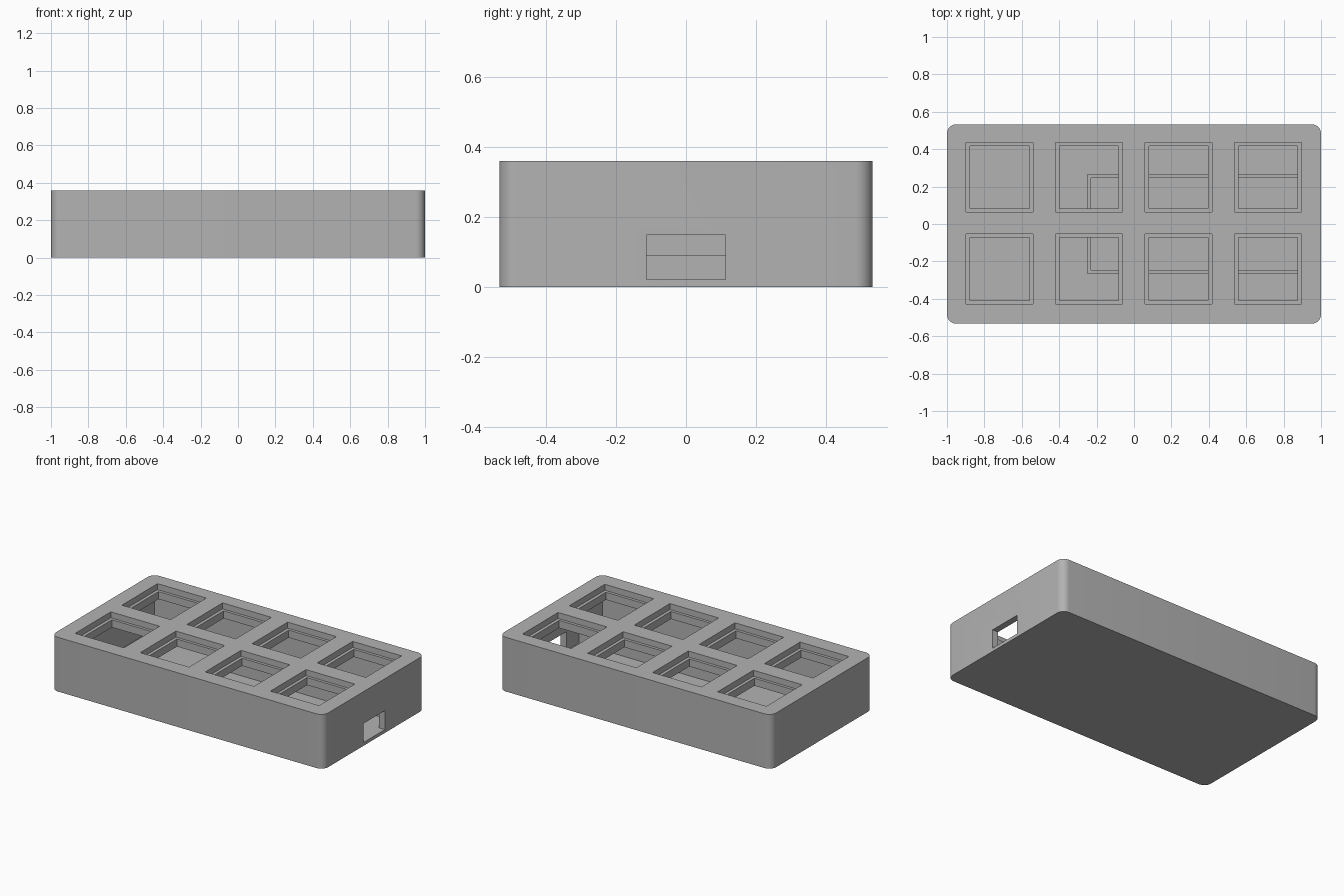
import bpy, bmesh
from mathutils import Vector

if "Cube" in bpy.data.objects:
    bpy.data.objects.remove(bpy.data.objects["Cube"], do_unlink=True)

HALF_Y, HEIGHT = 0.533, 0.36
WALL, FLOOR = 0.042, 0.022
PLATE_UNDER, LEDGE = 0.27, 0.32

grey = bpy.data.materials.new("plain grey")
grey.use_nodes = True
grey.diffuse_color = (0.45, 0.45, 0.45, 1)
grey.node_tree.nodes["Principled BSDF"].inputs["Base Color"].default_value = grey.diffuse_color


def box(name, lo, hi, corner=0):
    """Box between two corners, with optional rounded upright edges."""
    lo, hi = Vector(lo), Vector(hi)
    bm = bmesh.new()
    bmesh.ops.create_cube(bm, size=1)
    for v in bm.verts:
        v.co = (lo + hi) / 2 + v.co * (hi - lo)
    if corner:
        upright = [e for e in bm.edges if abs(e.verts[0].co.z - e.verts[1].co.z) > 0.01]
        bmesh.ops.bevel(bm, geom=upright, offset=corner, segments=8, profile=0.5, affect='EDGES')
    mesh = bpy.data.meshes.new(name)
    bm.to_mesh(mesh)
    bm.free()
    mesh.materials.append(grey)
    obj = bpy.data.objects.new(name, mesh)
    bpy.context.collection.objects.link(obj)
    return obj


def cut(target, cutter):
    mod = target.modifiers.new(cutter.name, 'BOOLEAN')
    mod.operation, mod.solver, mod.object = 'DIFFERENCE', 'EXACT', cutter
    bpy.context.view_layer.objects.active = target
    bpy.ops.object.modifier_apply(modifier=mod.name)
    bpy.data.objects.remove(cutter, do_unlink=True)


# Rounded case, hollow inside
case = box("case", (-1, -HALF_Y, 0), (1, HALF_Y, HEIGHT), 0.05)
cut(case, box("hollow", (WALL - 1, WALL - HALF_Y, FLOOR), (1 - WALL, HALF_Y - WALL, PLATE_UNDER)))

# Eight stepped key openings
for col in range(4):
    for y in (-0.24, 0.25):
        x = -0.718 + 0.478 * col
        for half_x, half_y, bottom in ((0.179, 0.187, LEDGE), (0.158, 0.168, PLATE_UNDER - 0.05)):
            cut(case, box("opening", (x - half_x, y - half_y, bottom),
                          (x + half_x, y + half_y, HEIGHT + 0.1)))

# Cable slot in the right wall
cut(case, box("slot", (0.9, -0.113, FLOOR), (1.1, 0.113, 0.148)))

# Low fence that holds the circuit board
RAIL_TOP, OUT, IN = 0.09, 0.265, 0.245
for name, y0, y1 in (("front_rail", -OUT, -IN), ("back_rail", IN, OUT)):
    box(name, (-0.25, y0, FLOOR), (1 - WALL, y1, RAIL_TOP))
box("end_rail", (-0.25, -IN, FLOOR), (-0.23, IN, RAIL_TOP))

# Smooth only the rounded corners
bpy.ops.object.select_all(action='DESELECT')
case.select_set(True)
bpy.context.view_layer.objects.active = case
bpy.ops.object.shade_smooth_by_angle(angle=0.6)
